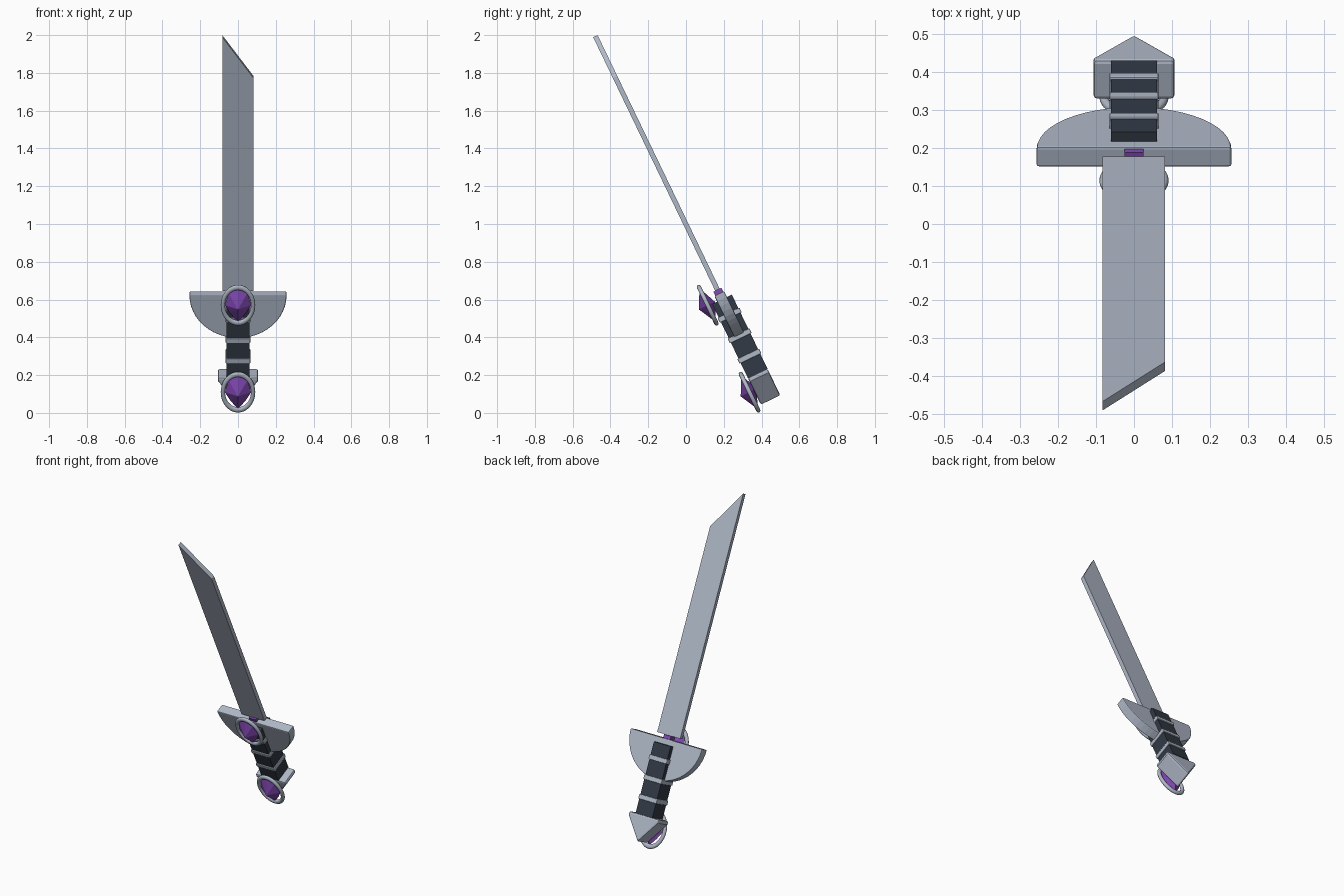
import bpy, bmesh, math
from mathutils import Matrix

cube = bpy.data.objects.get("Cube")
if cube:
    bpy.data.objects.remove(cube)

# Whole sword leans forward about this pivot at the top of the guard
PLACE = Matrix.Translation((0, 0.176, 0.632)) @ Matrix.Rotation(math.radians(25.7), 4, 'X')


def material(name, rgb):
    m = bpy.data.materials.new(name)
    m.use_nodes = True
    m.diffuse_color = (*rgb, 1)
    m.node_tree.nodes["Principled BSDF"].inputs["Base Color"].default_value = (*rgb, 1)
    return m


STEEL = material("pale steel", (0.43, 0.48, 0.57))
GRIP = material("dark grip", (0.032, 0.042, 0.06))
PURPLE = material("purple gem", (0.22, 0.065, 0.45))


def finish(name, bm, mat, bevel=0):
    bmesh.ops.recalc_face_normals(bm, faces=bm.faces)
    mesh = bpy.data.meshes.new(name)
    bm.to_mesh(mesh)
    bm.free()
    mesh.materials.append(mat)
    obj = bpy.data.objects.new(name, mesh)
    bpy.context.collection.objects.link(obj)
    obj.matrix_world = PLACE
    if bevel:
        mod = obj.modifiers.new("soft edges", 'BEVEL')
        mod.width, mod.segments, mod.limit_method = bevel, 2, 'ANGLE'
        mod.angle_limit = math.radians(40)
    return obj


def plate(name, outline, depth, mat, bevel=0):
    """Extrude an x-z outline evenly to both sides of y = 0."""
    bm = bmesh.new()
    face = bm.faces.new([bm.verts.new((x, -depth / 2, z)) for x, z in outline])
    ext = bmesh.ops.extrude_face_region(bm, geom=[face])
    verts = [v for v in ext["geom"] if isinstance(v, bmesh.types.BMVert)]
    bmesh.ops.translate(bm, verts=verts, vec=(0, depth, 0))
    return finish(name, bm, mat, bevel)


def block(name, half, low, high, depth, mat, bevel=0):
    return plate(name, [(-half, low), (half, low), (half, high), (-half, high)], depth, mat, bevel)


def gem(name, z):
    """Faceted stone with a front and a back point."""
    right = [(0.05, 0.07), (0.07, 0), (0.04, -0.05)]
    rim = [(0, 0.1)] + right + [(0, -0.1)] + [(-x, h) for x, h in reversed(right)]
    bm = bmesh.new()
    ring = [bm.verts.new((x, -0.082, z + h)) for x, h in rim]
    for y in (-0.134, -0.04):
        tip = bm.verts.new((0, y, z))
        for i, v in enumerate(ring):
            bm.faces.new((v, ring[i - 1], tip))
    return finish(name, bm, PURPLE)


def oval_ring(name, z):
    bpy.ops.mesh.primitive_torus_add(major_radius=0.08, minor_radius=0.0115,
                                     major_segments=40, minor_segments=12)
    obj = bpy.context.object
    obj.name = name
    obj.data.materials.append(STEEL)
    bpy.ops.object.shade_smooth()
    stand = Matrix.Rotation(math.pi / 2, 4, 'X')
    obj.data.transform(Matrix.Translation((0, -0.082, z)) @ Matrix.Diagonal((1, 1, 1.3, 1)) @ stand)
    obj.matrix_world = PLACE


# Blade with slanted tip, and its collar
plate("blade", [(-0.083, 0.022), (0.082, 0.022), (0.082, 1.272), (-0.083, 1.512)], 0.026, STEEL)
block("collar", 0.025, -0.02, 0.022, 0.048, PURPLE)

# Half-round guard
arc = [math.pi * (1 + i / 24) for i in range(25)]
plate("guard", [(0.257 * math.cos(a), 0.25 * math.sin(a)) for a in arc], 0.058, STEEL, 0.006)

# Grip with raised bands
block("handle", 0.06, -0.47, -0.034, 0.115, GRIP)
for i, z in enumerate((-0.127, -0.249, -0.368)):
    block(f"handle_band_{i + 1}", 0.065, z - 0.014, z + 0.014, 0.128, STEEL, 0.004)

# Wedge pommel
plate("pommel", [(-0.107, -0.468), (0.107, -0.468), (0.107, -0.49), (0, -0.63), (-0.107, -0.49)],
      0.115, STEEL, 0.01)

# Gem settings on guard and pommel
for part, z in (("guard", -0.029), ("pommel", -0.54)):
    oval_ring(part + "_gem_ring", z)
    gem(part + "_gem", z)
